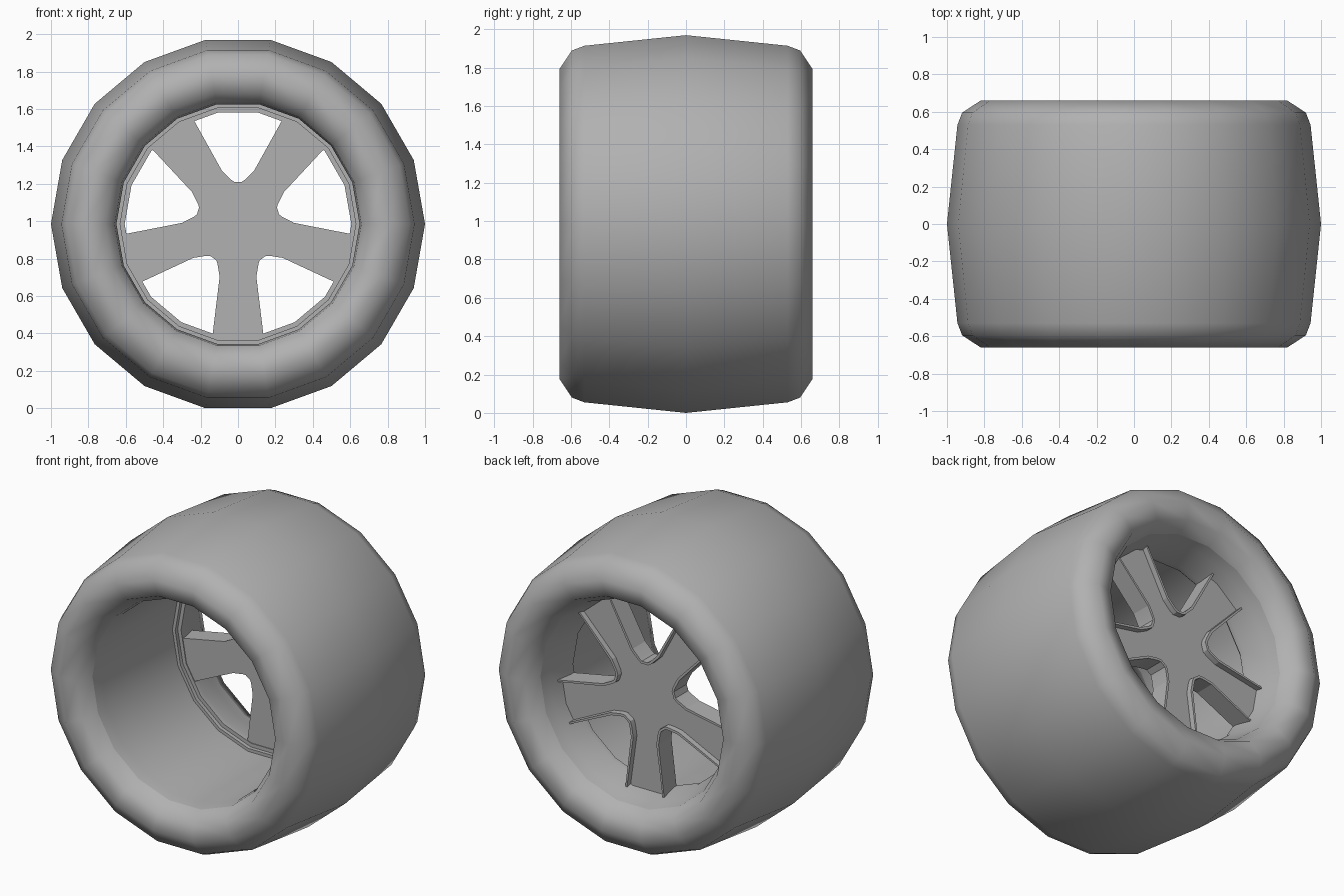
import bpy, bmesh, math

if "Cube" in bpy.data.objects:
    bpy.data.objects.remove(bpy.data.objects["Cube"])

N = 18
CZ = math.cos(math.radians(10))  # wheel centre height
grey = bpy.data.materials.new("dark_grey")
grey.diffuse_color = (.44, .44, .44, 1)
grey.use_nodes = True
grey.node_tree.nodes["Principled BSDF"].inputs["Base Color"].default_value = grey.diffuse_color


def finish(bm, name, angle):
    bmesh.ops.recalc_face_normals(bm, faces=bm.faces)
    me = bpy.data.meshes.new(name)
    bm.to_mesh(me)
    bm.free()
    me.materials.append(grey)
    ob = bpy.data.objects.new(name, me)
    ob.location.z = CZ
    bpy.context.collection.objects.link(ob)
    bpy.ops.object.select_all(action='DESELECT')
    ob.select_set(True)
    bpy.context.view_layer.objects.active = ob
    bpy.ops.object.shade_smooth_by_angle(angle=math.radians(angle))
    return ob


def lathe(name, profile, angle):
    # revolve (radius, y) profile around the y axis
    bm = bmesh.new()
    rings = [[bm.verts.new((r * math.cos(2 * math.pi * i / N), y,
                            r * math.sin(2 * math.pi * i / N))) for i in range(N)]
             for r, y in profile]
    for a, b in zip(rings, rings[1:]):
        for i in range(N):
            j = (i + 1) % N
            bm.faces.new((a[i], a[j], b[j], b[i]))
    return finish(bm, name, angle)


# Tyre: tread crown, shoulders and rounded sidewalls
half = [(1.0, 0), (.944, .53), (.919, .595), (.82, .66), (.71, .635), (.66, .54)]
tyre = [(r, -y) for r, y in reversed(half[1:])] + half
lathe("tyre", tyre, 50)

# Rim: deep front barrel, stepped ring behind it and flared back dish
rim = [(.66, -.54), (.65, -.47), (.65, .26), (.63, .26), (.63, .285),
       (.606, .285), (.606, .32), (.645, .47), (.66, .54)]
lathe("rim", rim, 40)

# Spokes: five-armed plate with a raised lip around its back face
bm = bmesh.new()
window = [(.62, .272), (.287, .087), (.238, .038), (.225, .02)]
window += [(d, -h) for d, h in reversed(window)]
outline = []
for k in range(5):
    t = math.radians(90 + 72 * k)
    for d, h in window:
        x = d * math.cos(t) + h * math.sin(t)
        z = d * math.sin(t) - h * math.cos(t)
        outline.append(bm.verts.new((x, .29, z)))
face = bm.faces.new(outline)
ext = bmesh.ops.extrude_face_region(bm, geom=[face], use_keep_orig=True)
bmesh.ops.translate(bm, vec=(0, .13, 0),
                    verts=[g for g in ext["geom"] if isinstance(g, bmesh.types.BMVert)])
bmesh.ops.recalc_face_normals(bm, faces=bm.faces)
back = [f for f in bm.faces if len(f.verts) > 10 and f.calc_center_median().y > .4]
bmesh.ops.inset_region(bm, faces=back, thickness=.016)
bmesh.ops.inset_region(bm, faces=back, thickness=.002, depth=-.035)
finish(bm, "spokes", 15)
